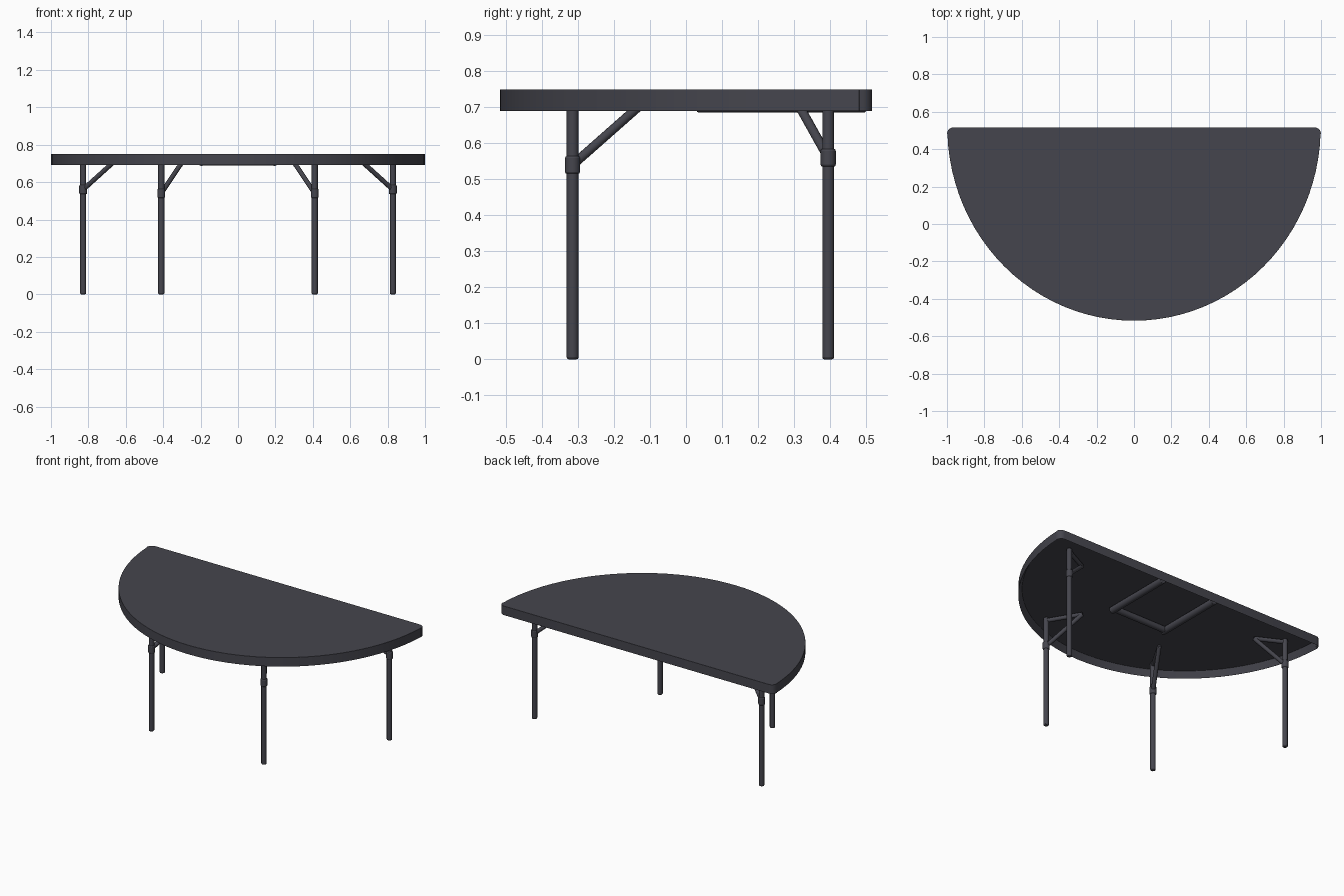
import bpy, bmesh, math
from mathutils import Vector

cube = bpy.data.objects.get("Cube")
if cube:
    bpy.data.objects.remove(cube)

mat = bpy.data.materials.new("charcoal grey")
mat.use_nodes = True
COLOUR = (0.06, 0.06, 0.075, 1)
mat.diffuse_color = COLOUR
mat.node_tree.nodes["Principled BSDF"].inputs["Base Color"].default_value = COLOUR

BACK, TOP, RIM, UNDER = 0.517, 0.75, 0.69, 0.73


def finish(name, bm, bevel=0.0):
    """Turn a bmesh into a smooth-shaded object with softened edges."""
    bmesh.ops.recalc_face_normals(bm, faces=bm.faces)
    mesh = bpy.data.meshes.new(name)
    bm.to_mesh(mesh)
    bm.free()
    mesh.materials.append(mat)
    ob = bpy.data.objects.new(name, mesh)
    bpy.context.collection.objects.link(ob)
    if bevel:
        mod = ob.modifiers.new("soft edges", 'BEVEL')
        mod.width, mod.segments, mod.limit_method = bevel, 2, 'ANGLE'
        mod.angle_limit = math.radians(50)
    bpy.ops.object.select_all(action='DESELECT')
    bpy.context.view_layer.objects.active = ob
    ob.select_set(True)
    bpy.ops.object.shade_smooth_by_angle(angle=math.radians(40))
    return ob


def tube(name, start, end, radius, bevel=0.0, sides=12):
    """Round bar between two points."""
    start, end = Vector(start), Vector(end)
    axis = end - start
    bm = bmesh.new()
    bmesh.ops.create_cone(bm, cap_ends=True, segments=sides, radius1=radius,
                          radius2=radius, depth=axis.length)
    turn = axis.to_track_quat('Z', 'Y').to_matrix().to_4x4()
    bmesh.ops.transform(bm, matrix=turn, verts=bm.verts)
    bmesh.ops.translate(bm, vec=(start + end) / 2, verts=bm.verts)
    return finish(name, bm, bevel)


# Half-round top: curved front, straight back with rounded corners
CORNER = 0.035
half = [(0.998 * math.cos(t), BACK - 1.034 * math.sin(t))
        for t in (math.radians(90 - 88 * i / 24) for i in range(25))]
for i in range(5):
    a = math.radians(90 * i / 4)
    half.append((1 - CORNER + CORNER * math.cos(a), BACK - CORNER + CORNER * math.sin(a)))
outline = half + [(-x, y) for x, y in reversed(half[1:])]

bm = bmesh.new()
base = bm.faces.new([bm.verts.new((x, y, RIM)) for x, y in outline])
side = bmesh.ops.extrude_face_region(bm, geom=[base], use_keep_orig=True)
bmesh.ops.translate(bm, vec=(0, 0, TOP - RIM),
                    verts=[v for v in side["geom"] if isinstance(v, bmesh.types.BMVert)])
bmesh.ops.recalc_face_normals(bm, faces=bm.faces)
# Hollow underside inside a narrow rim
bmesh.ops.inset_region(bm, faces=[base], thickness=0.022, use_even_offset=True)
for v in base.verts:
    v.co.z = UNDER
finish("table_top", bm, 0.009)

# Legs: x, y, collar height, brace foot x and y
LEGS = {"front": (0.41, -0.315, 0.54, 0.295, -0.12),
        "back": (0.828, 0.395, 0.56, 0.66, 0.31)}
for end, (x, y, z, fx, fy) in LEGS.items():
    for label, s in (("left", 1), ("right", -1)):
        name = f"{end}_{label}"
        tube(f"{name}_leg", (s * x, y, 0), (s * x, y, UNDER), 0.0165, 0.006)
        tube(f"{name}_collar", (s * x, y, z - 0.025), (s * x, y, z + 0.025), 0.021, 0.006)
        tube(f"{name}_brace", (s * x, y, z), (s * fx, fy, 0.712), 0.013, 0.003)
        tube(f"{name}_rail", (s * x, y, 0.712), (s * fx, fy, 0.712), 0.013, 0.003)

# Support frame under the middle of the top
FRAME_Z = 0.708
for label, s in (("left", 1), ("right", -1)):
    tube(f"{label}_frame_bar", (s * 0.195, 0.03, FRAME_Z), (s * 0.195, 0.5, FRAME_Z), 0.022, 0.004)
tube("frame_crossbar", (-0.2, 0.055, FRAME_Z), (0.2, 0.055, FRAME_Z), 0.02, 0.004)
